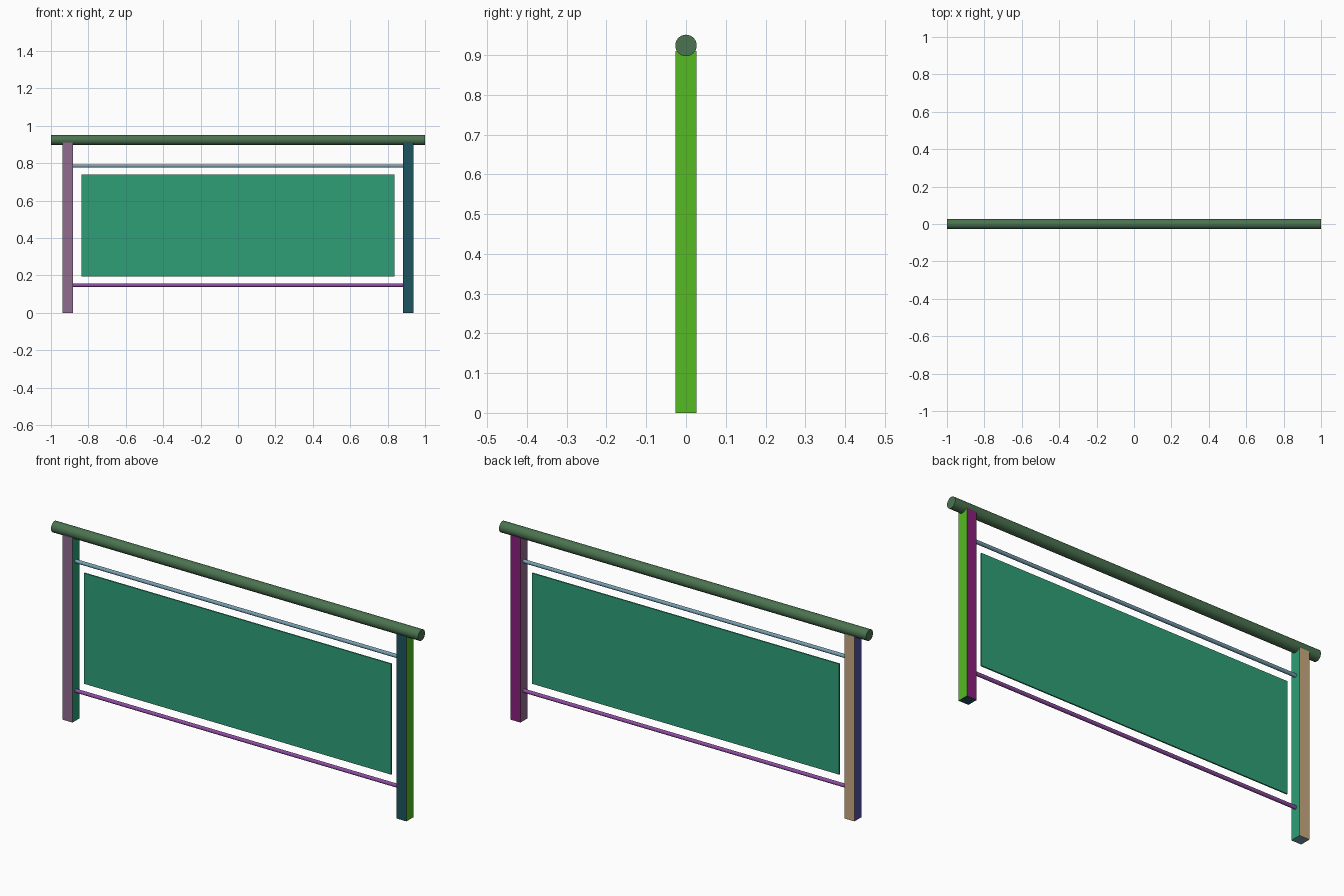
import bpy
import math

cube = bpy.data.objects.get("Cube")
if cube:
    bpy.data.objects.remove(cube, do_unlink=True)


def material(name, hex_code):
    """Flat material from an sRGB hex code, stored as linear values."""
    channels = [int(hex_code[i:i + 2], 16) / 255 for i in (0, 2, 4)]
    linear = [c / 12.92 if c <= 0.04045 else ((c + 0.055) / 1.055) ** 2.4 for c in channels]
    mat = bpy.data.materials.new(name)
    mat.use_nodes = True
    mat.diffuse_color = (*linear, 1)
    mat.node_tree.nodes["Principled BSDF"].inputs["Base Color"].default_value = (*linear, 1)
    return mat


moss = material("moss green", "4B7350")
sea = material("sea green", "2E9F77")
steel = material("steel blue", "769FB1")
violet = material("violet", "8F4CA3")
mauve = material("mauve", "8F6C8E")
teal = material("dark teal", "1D535F")
lime = material("lime green", "55BB22")
plum = material("plum", "8A1F7B")
tan = material("tan", "C8A97F")
indigo = material("indigo", "5353A8")


def box(name, center, size):
    bpy.ops.mesh.primitive_cube_add(size=1, location=center)
    obj = bpy.context.object
    obj.name = name
    obj.scale = size
    bpy.ops.object.transform_apply(location=False, rotation=False, scale=True)
    return obj


def tube(name, z, radius, half_length, mat, sides):
    """Round bar lying along x."""
    bpy.ops.mesh.primitive_cylinder_add(vertices=sides, radius=radius, depth=2 * half_length,
                                        location=(0, 0, z), rotation=(0, math.pi / 2, 0))
    obj = bpy.context.object
    obj.name = name
    obj.data.materials.append(mat)
    bpy.ops.object.shade_smooth_by_angle(angle=math.radians(40))


def post(name, x, mats):
    """Square post with one colour per facing direction."""
    obj = box(name, (x, 0, POST_TOP / 2), (POST_WIDTH, POST_WIDTH, POST_TOP))
    directions = list(mats)
    for mat in mats.values():
        obj.data.materials.append(mat)
    for face in obj.data.polygons:
        axis = max(range(3), key=lambda i: abs(face.normal[i]))
        sign = "+" if face.normal[axis] > 0 else "-"
        face.material_index = directions.index(sign + "xyz"[axis])


POST_TOP = 0.91
POST_WIDTH = 0.054
POST_X = 0.91

# Posts
post("left_post", POST_X, {"-y": teal, "+x": lime, "+y": plum, "-x": mauve,
                           "-z": teal, "+z": teal})
post("right_post", -POST_X, {"-y": mauve, "+x": sea, "+y": tan, "-x": indigo,
                             "-z": steel, "+z": steel})

# Handrail and the two thin rails between the posts
inner = POST_X - POST_WIDTH / 2
tube("handrail", 0.924, 0.027, 1.0, moss, 32)
tube("upper_rail", 0.785, 0.009, inner, steel, 16)
tube("lower_rail", 0.147, 0.009, inner, violet, 16)

# Infill panel
panel = box("infill_panel", (0, 0, 0.467), (1.674, 0.007, 0.545))
panel.data.materials.append(sea)
